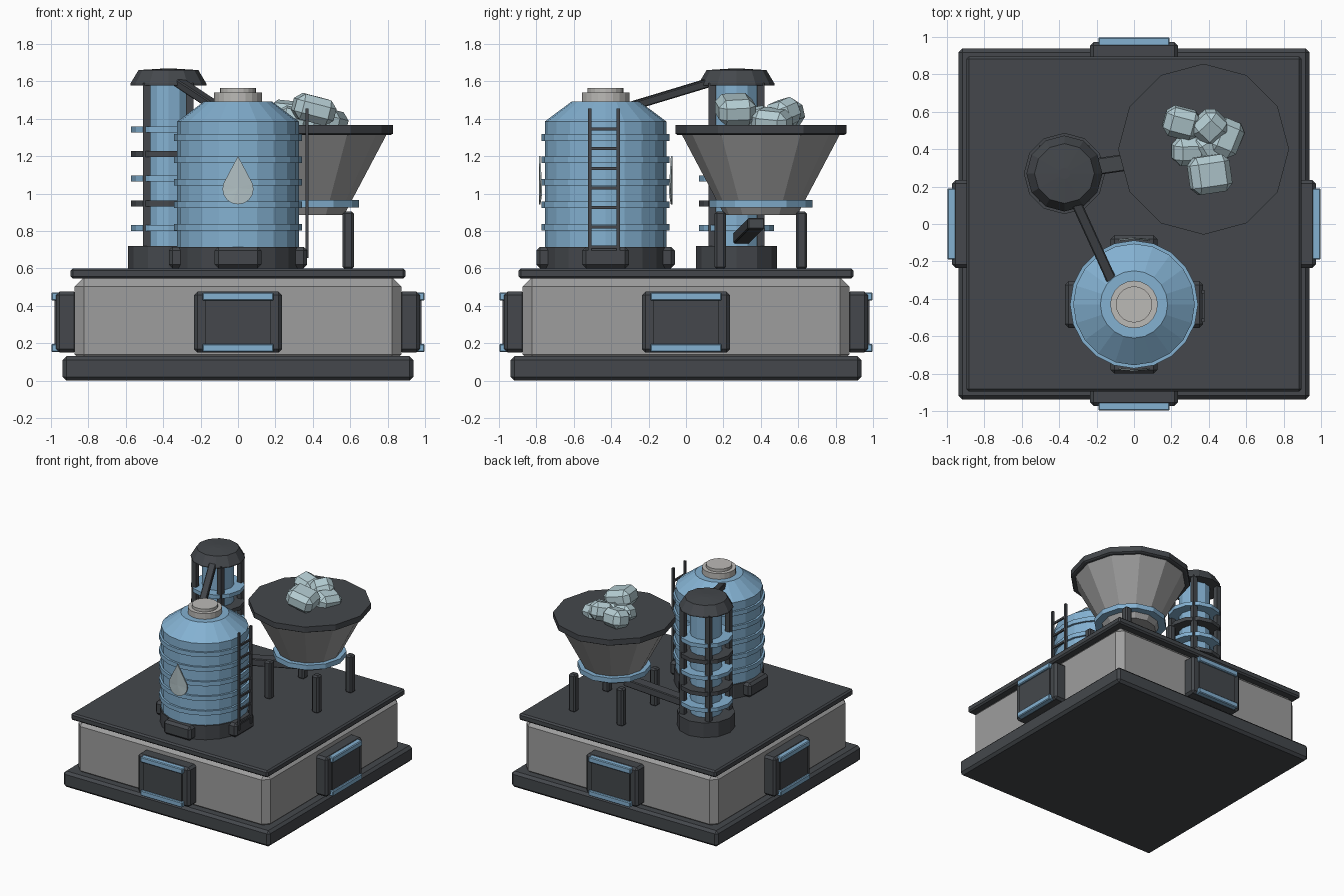
import bpy, bmesh, math
from mathutils import Vector, Matrix, Euler

if "Cube" in bpy.data.objects:
    bpy.data.objects.remove(bpy.data.objects["Cube"])


def material(name, rgb):
    m = bpy.data.materials.new(name)
    m.diffuse_color = (*rgb, 1)
    m.use_nodes = True
    m.node_tree.nodes["Principled BSDF"].inputs["Base Color"].default_value = m.diffuse_color
    return m


DARK = material("dark metal", (0.058, 0.064, 0.072))
GREY = material("grey panel", (0.34, 0.34, 0.34))
BLUE = material("tank blue", (0.23, 0.44, 0.64))
LIGHT = material("light cap grey", (0.50, 0.49, 0.47))
ICE = material("pale ice", (0.46, 0.61, 0.65))
DROP = material("pale drop", (0.44, 0.53, 0.55))


def finish(name, bm, mat):
    bmesh.ops.recalc_face_normals(bm, faces=bm.faces)
    me = bpy.data.meshes.new(name)
    bm.to_mesh(me)
    bm.free()
    me.materials.append(mat)
    ob = bpy.data.objects.new(name, me)
    bpy.context.collection.objects.link(ob)
    return ob


def box(name, centre, size, mat, bevel=0.0, rot=None, frame=None):
    """Bevelled box; rot turns it about its centre, frame places the whole."""
    bm = bmesh.new()
    bmesh.ops.create_cube(bm, size=1)
    bmesh.ops.scale(bm, vec=size, verts=bm.verts)
    if bevel:
        bmesh.ops.bevel(bm, geom=bm.edges[:], offset=bevel, segments=1,
                        profile=0.5, affect='EDGES')
    m = Matrix.Translation(centre)
    if rot is not None:
        m = m @ rot.to_matrix().to_4x4()
    bm.transform(frame @ m if frame else m)
    return finish(name, bm, mat)


def span(name, lo, hi, mat, bevel=0.0, frame=None):
    lo, hi = Vector(lo), Vector(hi)
    return box(name, (lo + hi) / 2, hi - lo, mat, bevel, None, frame)


def lathe(name, xy, profile, n, mat):
    """Closed solid turned about z from (radius, height) points."""
    bm = bmesh.new()
    rings = [[bm.verts.new((xy[0] + r * math.cos(2 * math.pi * i / n),
                            xy[1] + r * math.sin(2 * math.pi * i / n), z))
              for i in range(n)] for r, z in profile]
    for a, b in zip(rings, rings[1:]):
        for i in range(n):
            j = (i + 1) % n
            bm.faces.new((a[i], a[j], b[j], b[i]))
    bm.faces.new(rings[0][::-1])
    bm.faces.new(rings[-1])
    return finish(name, bm, mat)


def disc(name, xy, r, z0, z1, n, mat):
    return lathe(name, xy, [(r, z0), (r, z1)], n, mat)


def beam(name, a, b, w, h, mat):
    """Rectangular beam from a to b, kept level across its width."""
    a, b = Vector(a), Vector(b)
    d = (b - a).normalized()
    side = d.cross(Vector((0, 0, 1))).normalized()
    rot = Matrix((d, side, side.cross(d))).transposed()
    return box(name, (a + b) / 2, ((b - a).length, w, h), mat, 0.006, rot.to_quaternion())


# Base: plinth, body and deck
span("plinth", (-0.938, -0.938, 0), (0.938, 0.938, 0.13), DARK, 0.02)
span("base_body", (-0.873, -0.873, 0.09), (0.873, 0.873, 0.553), GREY, 0.05)
span("deck", (-0.895, -0.895, 0.545), (0.895, 0.895, 0.6), DARK, 0.012)

# Side panels, one on each face
for k in range(4):
    f = Matrix.Rotation(k * math.pi / 2, 4, 'Z')
    span(f"panel_frame_{k}", (-0.235, -0.972, 0.15), (0.235, -0.86, 0.475), DARK, 0.018, f)
    span(f"panel_plate_{k}", (-0.175, -0.982, 0.19), (0.175, -0.96, 0.43), DARK, 0.0, f)
    for z in (0.152, 0.427):
        span(f"panel_strip_{k}", (-0.19, -0.998, z), (0.19, -0.95, z + 0.044), BLUE, 0.006, f)

# Tank on its footing
T = (0, -0.43)
disc("tank_footing", T, 0.335, 0.6, 0.715, 20, DARK)
for k in range(4):
    f = Matrix.Translation((*T, 0)) @ Matrix.Rotation(k * math.pi / 2, 4, 'Z')
    span(f"tank_foot_{k}", (-0.125, -0.37, 0.6), (0.125, -0.2, 0.715), DARK, 0.02, f)
lathe("tank_body", T, [(0.325, 0.7), (0.325, 1.385), (0.18, 1.493)], 20, BLUE)
for i in range(5):
    z = 0.82 + 0.12 * i
    disc(f"tank_ring_{i}", T, 0.342, z - 0.018, z + 0.018, 20, BLUE)
disc("tank_neck", T, 0.127, 1.48, 1.54, 20, LIGHT)
disc("tank_lid", T, 0.097, 1.53, 1.563, 20, LIGHT)

# Drop emblem, curved round the tank, front and back
outline = [(0, 1.2)] + [(0.083 * math.cos(a), 1.025 + 0.083 * math.sin(a))
                        for a in [math.radians(20 - 22 * i) for i in range(11)]]
for k in range(2):
    bm = bmesh.new()
    front, back = [[bm.verts.new((x, -math.sqrt(r * r - x * x), z)) for x, z in outline]
                   for r in (0.357, 0.349)]
    for ring in (front, back):
        c = bm.verts.new((0, -(0.357 if ring is front else 0.349), 1.03))
        for i in range(len(ring)):
            bm.faces.new((c, ring[i], ring[(i + 1) % len(ring)]))
    for i in range(len(front)):
        j = (i + 1) % len(front)
        bm.faces.new((front[i], front[j], back[j], back[i]))
    bm.transform(Matrix.Translation((*T, 0)) @ Matrix.Rotation(k * math.pi, 4, 'Z'))
    finish(("front_drop", "back_drop")[k], bm, DROP)

# Ladder on the right of the tank
for y in (-0.515, -0.363):
    box("ladder_rail", (0.37, y, 1.055), (0.016, 0.018, 0.80), DARK)
for i in range(7):
    box("ladder_rung", (0.37, -0.439, 0.715 + 0.105 * i), (0.013, 0.15, 0.016), DARK)

# Column at the rear left
C = (-0.372, 0.27)
lathe("column_base", C, [(0.217, 0.6), (0.217, 0.72)], 12, DARK)
disc("column_core", C, 0.12, 0.7, 1.59, 12, BLUE)
for sx in (-1, 1):
    for sy in (-1, 1):
        box("column_post", (C[0] + sx * 0.115, C[1] + sy * 0.13, 1.15), (0.04, 0.04, 0.88), DARK)
for i in range(5):
    z = 0.815 + 0.132 * i
    disc(f"column_ring_{i}", C, 0.2, z - 0.016, z + 0.016, 12, DARK if i % 2 else BLUE)
lathe("column_cap", C, [(0.203, 1.578), (0.203, 1.588), (0.16, 1.66), (0.03, 1.668)], 12, DARK)

# Hopper with collar, rim and legs
H = (0.372, 0.4)
lathe("hopper_cone", H, [(0.195, 0.885), (0.425, 1.32)], 12, GREY)
disc("hopper_collar", H, 0.275, 0.926, 0.966, 12, BLUE)
lathe("hopper_rim", H, [(0.445, 1.313), (0.457, 1.32), (0.457, 1.365)], 12, DARK)
for sx in (-1, 1):
    for sy in (-1, 1):
        box("hopper_leg", (H[0] + sx * 0.217, H[1] + sy * 0.217, 0.75),
            (0.06, 0.06, 0.31), DARK, 0.012)

# Feed pipes linking hopper, column and tank
beam("upper_pipe", (-0.335, 0.17, 1.607), (-0.12, -0.30, 1.465), 0.055, 0.045, DARK)
beam("lower_chute", (-0.32, 0.29, 0.755), (0.28, 0.375, 0.84), 0.09, 0.06, DARK)

# Ice lumps in the hopper: centre, size, rotation
rocks = [
    ((0.405, 0.265, 1.45), (0.22, 0.2, 0.14), (0.05, 0.25, 0.15)),
    ((0.255, 0.54, 1.42), (0.19, 0.16, 0.14), (0.2, 0.1, -0.25)),
    ((0.405, 0.52, 1.43), (0.17, 0.16, 0.14), (0.3, -0.2, 0.75)),
    ((0.49, 0.46, 1.385), (0.16, 0.2, 0.13), (-0.1, 0.2, -0.4)),
    ((0.295, 0.39, 1.39), (0.18, 0.15, 0.13), (0.2, 0.25, 0.05)),
    ((0.40, 0.41, 1.385), (0.16, 0.16, 0.12), (0.3, 0.2, 0.6)),
]
for i, (c, s, r) in enumerate(rocks):
    box(f"ice_lump_{i}", c, s, ICE, 0.038, Euler(r))
